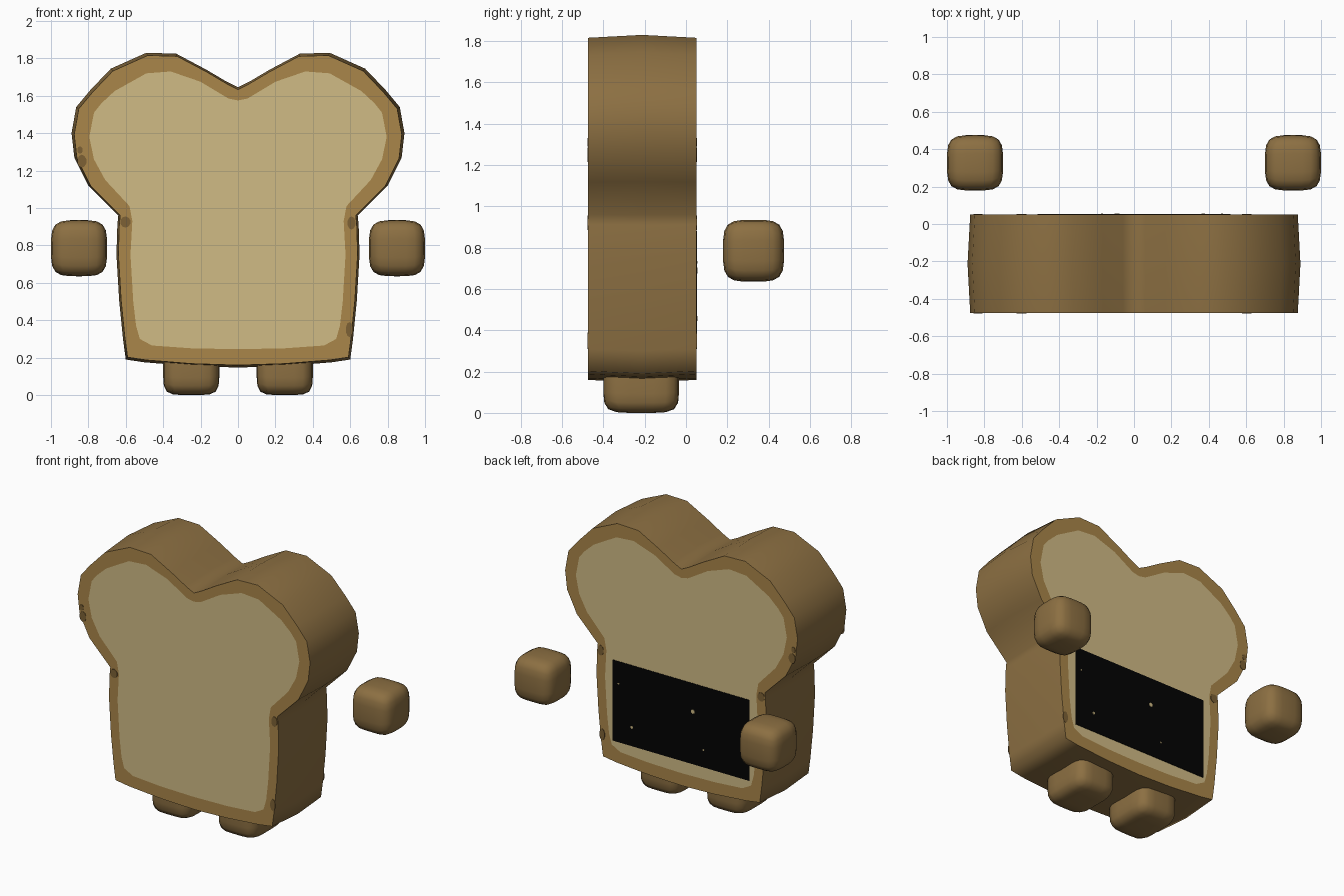
import bpy, bmesh, math

default_cube = bpy.data.objects.get("Cube")
if default_cube:
    bpy.data.objects.remove(default_cube, do_unlink=True)


def material(name, *srgb):
    """Flat material from 0-255 sRGB, stored as linear values."""
    colour = [(c / 255) ** 2.2 for c in srgb] + [1]
    mat = bpy.data.materials.new(name)
    mat.use_nodes = True
    mat.diffuse_color = colour
    shader = mat.node_tree.nodes["Principled BSDF"]
    shader.inputs["Base Color"].default_value = colour
    shader.inputs["Roughness"].default_value = 0.9
    return mat


crust = material("crust brown", 139, 111, 68)
rim = material("rim golden brown", 168, 133, 75)
crumb = material("crumb cream", 207, 186, 132)
toasted = material("toasted spot brown", 124, 97, 56)
black = material("panel black", 10, 10, 10)


def make_object(name, bm, mats, angle=None):
    bmesh.ops.recalc_face_normals(bm, faces=bm.faces[:])
    mesh = bpy.data.meshes.new(name)
    bm.to_mesh(mesh)
    bm.free()
    for mat in mats:
        mesh.materials.append(mat)
    obj = bpy.data.objects.new(name, mesh)
    bpy.context.collection.objects.link(obj)
    if angle:
        bpy.ops.object.select_all(action="DESELECT")
        obj.select_set(True)
        bpy.context.view_layer.objects.active = obj
        bpy.ops.object.shade_smooth_by_angle(angle=math.radians(angle))
    return obj


def full_loop(half):
    """Close a right-hand half outline by mirroring it in x."""
    return half + [(-x, z) for x, z in half[-2:0:-1]]


# Slice outline and crumb outline, from top notch down to bottom centre
outer_half = [(0, 1.645), (.06, 1.675), (.17, 1.74), (.33, 1.825), (.49, 1.83),
              (.68, 1.745), (.79, 1.63), (.865, 1.54), (.89, 1.4), (.875, 1.27),
              (.8, 1.12), (.64, .96), (.645, .91), (.65, .75), (.635, .5),
              (.615, .3), (.6, .19), (.5, .175), (.25, .155), (0, .147)]
crumb_half = [(0, 1.575), (.05, 1.585), (.2, 1.675), (.36, 1.73), (.49, 1.72),
              (.66, 1.625), (.73, 1.56), (.77, 1.51), (.795, 1.38), (.77, 1.26),
              (.71, 1.15), (.58, 1.01), (.565, .93), (.575, .75), (.56, .5),
              (.545, .37), (.525, .3), (.46, .265), (.25, .25), (0, .245)]
FRONT, BACK = -.475, .05
MIDDLE = (FRONT + BACK) / 2


def build_body():
    bm = bmesh.new()

    def ring(points, y, scale=1):
        pivot = .95
        return [bm.verts.new((x * scale, y, pivot + (z - pivot) * scale))
                for x, z in points]

    def bridge(a, b, index):
        for i in range(len(a)):
            j = (i + 1) % len(a)
            bm.faces.new((a[i], a[j], b[j], b[i])).material_index = index

    outline, inner = full_loop(outer_half), full_loop(crumb_half)
    middle = ring(outline, MIDDLE)
    for y in (FRONT, BACK):
        edge = ring(outline, y, .984)
        inset = ring(inner, y)
        bridge(middle, edge, 0)
        bridge(edge, inset, 1)
        bm.faces.new(inset).material_index = 2
    make_object("bread_body", bm, [crust, rim, crumb], 84)


def rounded_block(name, centre, half_size, power):
    """Subdivided cube pushed onto a superellipsoid."""
    bm = bmesh.new()
    bmesh.ops.create_cube(bm, size=2)
    bmesh.ops.subdivide_edges(bm, edges=bm.edges[:], cuts=5, use_grid_fill=True)
    for v in bm.verts:
        length = sum(abs(c) ** power for c in v.co) ** (1 / power)
        v.co = [m + h * c / length for m, h, c in zip(centre, half_size, v.co)]
    make_object(name, bm, [crust], 60)


def plate(name, x, y, z, width, height, mat, sides=4):
    """Thin painted plate lying on the front or back face."""
    bm = bmesh.new()
    turn = math.pi / sides
    reach = math.cos(turn) if sides == 4 else 1
    points = []
    for i in range(sides):
        a = turn + math.tau * i / sides
        points.append(bm.verts.new((x + width / 2 * math.cos(a) / reach, y,
                                    z + height / 2 * math.sin(a) / reach)))
    face = bm.faces.new(points)
    extruded = bmesh.ops.extrude_face_region(bm, geom=[face])
    step = .003 if y > MIDDLE else -.003
    for item in extruded["geom"]:
        if isinstance(item, bmesh.types.BMVert):
            item.co.y += step
    make_object(name, bm, [mat])


build_body()

# Floating hands and feet
for side, sign in (("left", 1), ("right", -1)):
    rounded_block(side + "_hand", (sign * .85, .327, .785), (.15, .148, .15), 4)
    rounded_block(side + "_foot", (sign * .25, -.217, .14), (.15, .183, .14), 5)

# Toasted spots on both rims
for label, y in (("front", FRONT), ("back", BACK)):
    for i, (x, z, w, h) in enumerate([(-.835, 1.25, .05, .07), (-.845, 1.31, .03, .04),
                                      (-.602, .925, .055, .06), (.607, .92, .045, .07),
                                      (.596, .35, .04, .08)]):
        plate(f"{label}_toasted_spot_{i + 1}", x, y, z, w, h, toasted, 10)

# Dark panel on the back with a few crumbs
plate("back_panel", 0, BACK, .605, 1.03, .55, black)
for i, (x, z, size) in enumerate([(-.09, .69, .03), (.47, .73, .012), (.37, .46, .02),
                                  (-.17, .45, .012)]):
    plate(f"panel_crumb_{i + 1}", x, BACK + .003, z, size, size, crumb, 6)
